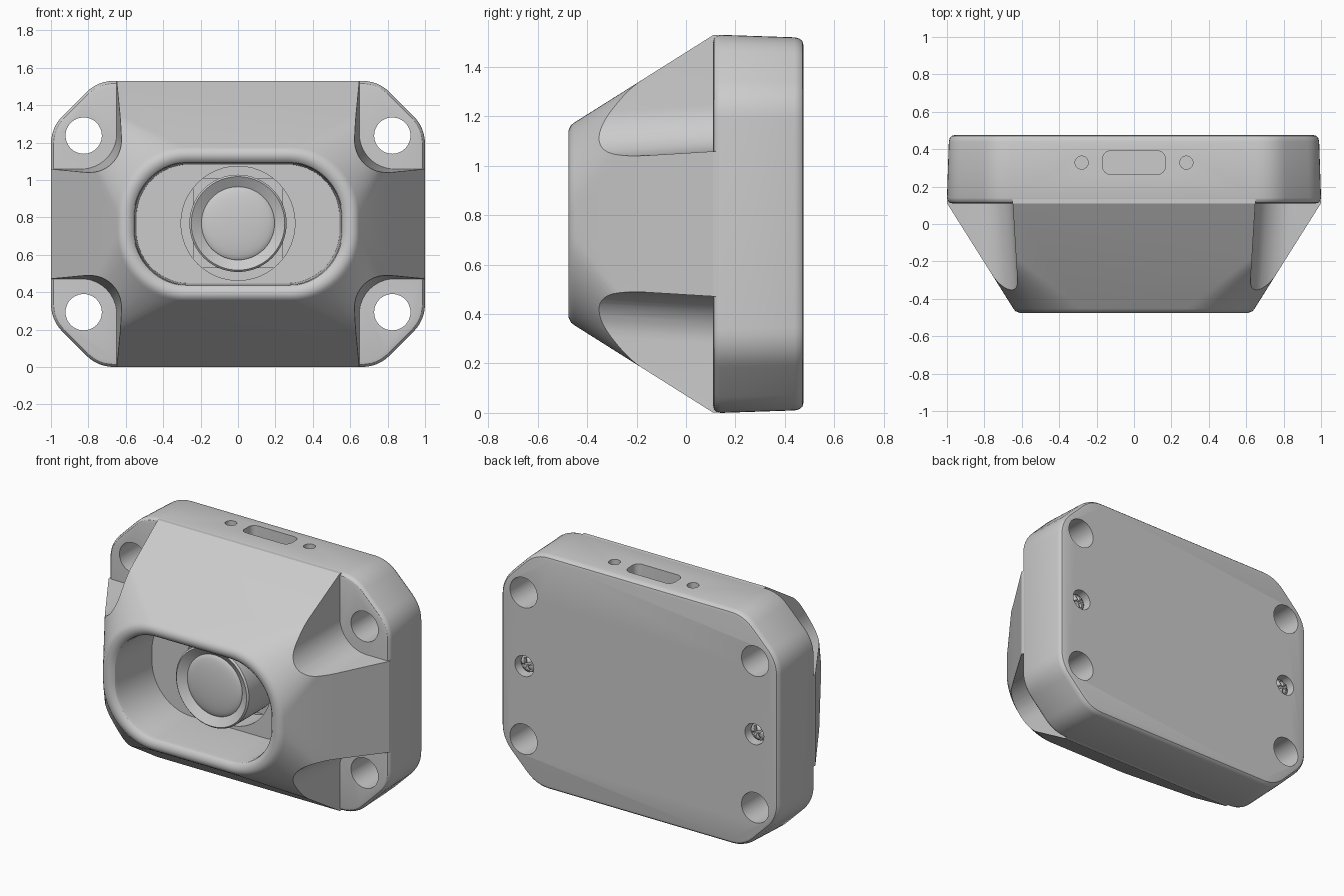
import bpy, bmesh, math
from mathutils import Matrix, Vector

if "Cube" in bpy.data.objects:
    bpy.data.objects.remove(bpy.data.objects["Cube"])

CZ = 0.765


def finish(name, bm, smooth=30):
    bmesh.ops.remove_doubles(bm, verts=bm.verts, dist=1e-5)
    bmesh.ops.dissolve_degenerate(bm, edges=bm.edges, dist=1e-5)
    bmesh.ops.recalc_face_normals(bm, faces=bm.faces)
    me = bpy.data.meshes.new(name)
    bm.to_mesh(me)
    bm.free()
    ob = bpy.data.objects.new(name, me)
    bpy.context.collection.objects.link(ob)
    shade(ob, smooth)
    return ob


def shade(ob, angle=30):
    bpy.ops.object.select_all(action='DESELECT')
    bpy.context.view_layer.objects.active = ob
    ob.select_set(True)
    bpy.ops.object.shade_smooth_by_angle(angle=math.radians(angle))


def loft(name, rings):
    """Skin closed rings of equal length and cap both ends."""
    bm = bmesh.new()
    vs = [[bm.verts.new(p) for p in r] for r in rings]
    n = len(rings[0])
    for a, b in zip(vs, vs[1:]):
        for i in range(n):
            j = (i + 1) % n
            bm.faces.new((a[i], a[j], b[j], b[i]))
    bm.faces.new(vs[0])
    bm.faces.new(vs[-1][::-1])
    return finish(name, bm)


def rounded(hx, hz, r, y, cx=0, cz=CZ, n=16):
    """Rounded rectangle ring in a plane facing -y."""
    pts = []
    for k, (sx, sz) in enumerate(((1, 1), (-1, 1), (-1, -1), (1, -1))):
        for i in range(n + 1):
            a = math.pi / 2 * (k + i / n)
            pts.append((cx + sx * (hx - r) + r * math.cos(a), y,
                        cz + sz * (hz - r) + r * math.sin(a)))
    return pts


def plate_ring(d, y):
    """Octagonal outline with softened corners, shrunk by d."""
    hx, hz, c, s = 1 - d, CZ - d, 0.25 - 0.59 * d, 0.09
    q = [(hx, hz - c), (hx - c, hz)]
    corners = q + [(-x, z) for x, z in q[::-1]]
    corners += [(-x, -z) for x, z in corners]
    pts = []
    for i, p in enumerate(corners):
        p = Vector(p)
        a = p + (Vector(corners[i - 1]) - p).normalized() * s
        b = p + (Vector(corners[(i + 1) % 8]) - p).normalized() * s
        for k in range(7):
            t = k / 6
            v = a * (1 - t) ** 2 + p * 2 * t * (1 - t) + b * t * t
            pts.append((v.x, y, v.y + CZ))
    return pts


def cylinder(name, r, y0, y1, x, z):
    return loft(name, [rounded(r, r, r, y, x, z, 12) for y in (y0, y1)])


def boolean(ob, others, op='DIFFERENCE'):
    for o in others:
        m = ob.modifiers.new('cut', 'BOOLEAN')
        m.operation, m.object, m.solver = op, o, 'EXACT'
        bpy.context.view_layer.objects.active = ob
        bpy.ops.object.modifier_apply(modifier=m.name)
        bpy.data.objects.remove(o)


def lathe(name, profile, z=CZ, n=64):
    bm = bmesh.new()
    vs = [bm.verts.new((r, y, z)) for r, y in profile]
    es = [bm.edges.new(p) for p in zip(vs, vs[1:])]
    bmesh.ops.spin(bm, geom=vs + es, cent=(0, 0, z), axis=(0, 1, 0),
                   angle=2 * math.pi, steps=n)
    return finish(name, bm)


# Front hood: rectangle blending to a rounded rim, then in to the recess floor
rings = [rounded(0.996, CZ - 0.004, 0, 0.2), rounded(0.999, CZ - 0.001, 0, 0.11)]
for ox, oz, r, y in ((0.645, 0.41, 0.36, -0.452), (0.634, 0.399, 0.355, -0.466),
                     (0.612, 0.38, 0.335, -0.475), (0.592, 0.362, 0.32, -0.475),
                     (0.572, 0.343, 0.305, -0.468), (0.559, 0.331, 0.295, -0.455),
                     (0.553, 0.326, 0.29, -0.43), (0.543, 0.318, 0.28, -0.1)):
    rings.append(rounded(ox, oz, r, y))
body = loft('housing', rings)

# Corner pockets with slightly drafted walls
pockets = []
for sx in (1, -1):
    for sz in (1, -1):
        def ring(y, d):
            return rounded(0.5, 0.5, 0.19, y, sx * (1.145 + d), CZ + sz * (0.79 + d))
        pockets.append(loft('pocket', [ring(0.3, 0.015), ring(-0.6, -0.04)]))
boolean(body, pockets)

# Back plate with rounded front and back edges
plate = loft('plate', [plate_ring(d, y) for d, y in (
    (0.03, 0.11), (0.014, 0.114), (0.004, 0.125), (0.0, 0.14), (0.01, 0.44),
    (0.015, 0.459), (0.025, 0.471), (0.04, 0.475))])
boolean(body, [plate], 'UNION')

# Mounting holes, screw counterbores and lens hole
cuts = [cylinder('hole', 0.097, -0.3, 0.6, sx * 0.825, CZ + sz * 0.472)
        for sx in (1, -1) for sz in (1, -1)]
cuts += [cylinder('bore', 0.067, 0.4, 0.6, sx * 0.82, CZ) for sx in (1, -1)]
cuts.append(cylinder('lens_hole', 0.305, -0.2, 0.1, 0, CZ + 0.003))

# Port slot and two small holes in the top
for x, hx, hy, r in ((0, 0.167, 0.062, 0.04), (0.28, 0.035, 0.035, 0.035),
                     (-0.28, 0.035, 0.035, 0.035)):
    cuts.append(loft('port', [[(p[0], p[2], z) for p in
                               rounded(hx, hy, r, 0, x, 0.328, 8)] for z in (1.42, 1.6)]))
boolean(body, cuts)
shade(body)

# Camera module behind the lens hole
loft('camera_module', [rounded(0.24, 0.24, 0.01, y, 0, CZ + 0.003, 2) for y in (0.02, 0.11)])

# Lens barrel and shallow lens glass
lathe('lens_barrel', [(0.26, 0.06), (0.26, -0.26), (0.25, -0.27), (0.195, -0.235),
                      (0.195, -0.2)], CZ + 0.003)
lathe('lens_glass', [(0.196 * math.sin(a), -0.235 - 0.03 * math.cos(a)) for a in
                     [math.pi / 2 * i / 10 for i in range(11)]], CZ + 0.003)

# Cross-head screws in the back
for sx in (1, -1):
    head = lathe('screw', [(0, 0.4), (0.055, 0.4), (0.055, 0.43), (0.04, 0.445),
                           (0.02, 0.452), (0, 0.454)], 0, 32)
    slots = []
    for ang in (0.4, 0.4 + math.pi / 2):
        s = loft('slot', [rounded(0.04, 0.009, 0, y, 0, 0, 1) for y in (0.42, 0.5)])
        s.data.transform(Matrix.Rotation(ang, 4, 'Y'))
        slots.append(s)
    boolean(head, slots)
    head.name = 'back_screw'
    head.location = (sx * 0.82, 0, CZ)
